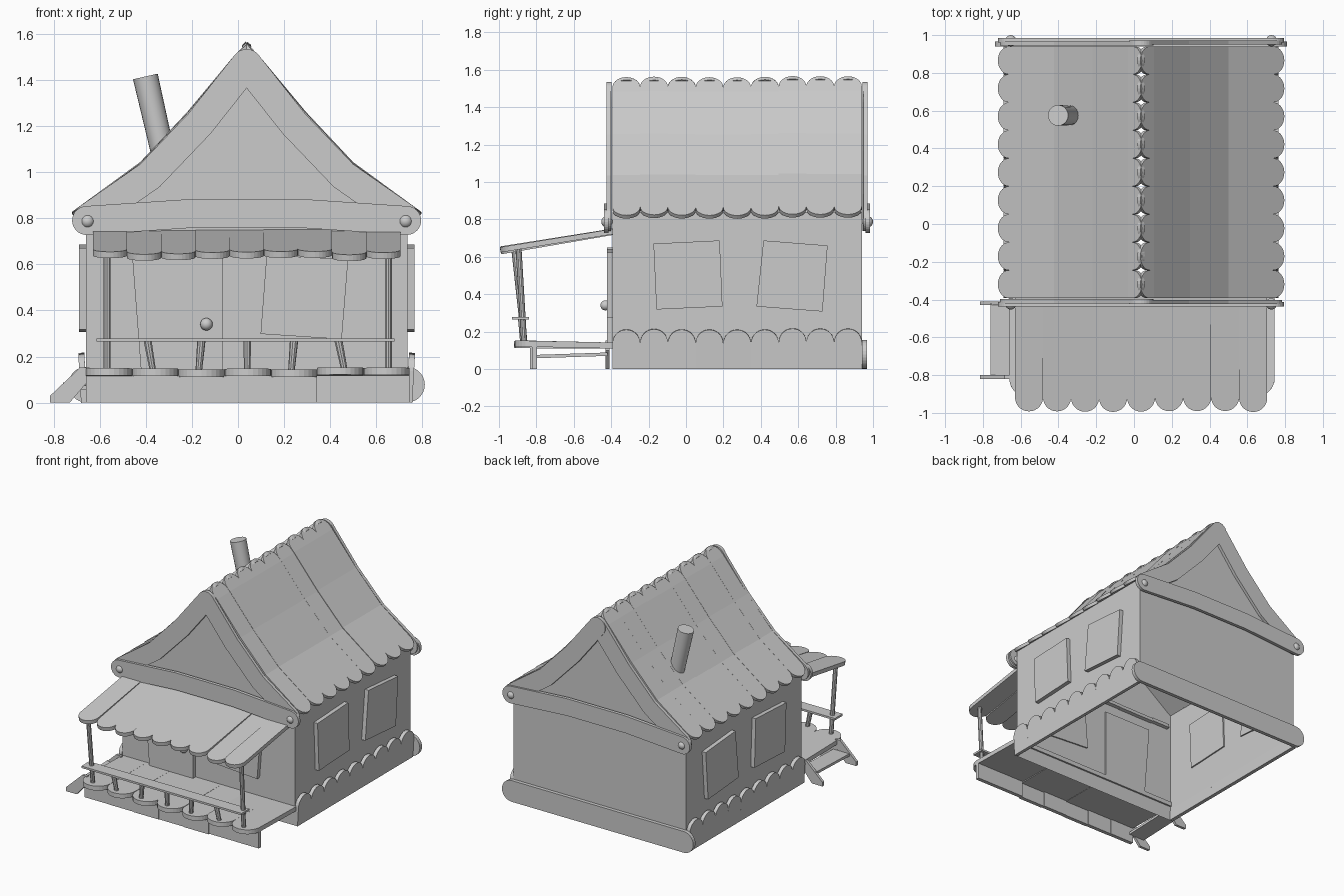
import bpy, bmesh, math, random
from mathutils import Vector as V

if "Cube" in bpy.data.objects:
    bpy.data.objects.remove(bpy.data.objects["Cube"])

random.seed(4)
CX = 0.0375                      # house centre line
Y0, Y1 = -0.393, 0.94            # front and back walls
HALF = 0.6975                    # half width of the house


def finish(name, bm):
    bmesh.ops.remove_doubles(bm, verts=bm.verts, dist=1e-5)
    bmesh.ops.recalc_face_normals(bm, faces=bm.faces)
    me = bpy.data.meshes.new(name)
    bm.to_mesh(me)
    bm.free()
    ob = bpy.data.objects.new(name, me)
    bpy.context.collection.objects.link(ob)
    return ob


def plank(name, path, w, t, axis, ends=(True, True), flat=True):
    """Board along a path. axis = width direction (flat) or thickness direction."""
    pts = [V(p) for p in path]
    axis = V(axis)
    segs = [(b - a) for a, b in zip(pts, pts[1:])]
    tang = [segs[0].normalized()]
    tang += [(a.normalized() + b.normalized()).normalized() for a, b in zip(segs, segs[1:])]
    tang.append(segs[-1].normalized())
    cum = [0]
    for s in segs:
        cum.append(cum[-1] + s.length)
    L, r = cum[-1], w / 2
    arc = [(r - r * math.cos(a), r * math.sin(a)) for a in (math.pi / 2 * i / 7 for i in range(8))]
    st = list(arc) if ends[0] else [(0, r)]
    lo = st[-1][0]
    hi = L - r if ends[1] else L
    st += [(c, r) for c in cum[1:-1] if lo + 0.005 < c < hi - 0.005]
    st += [(L - u, h) for u, h in reversed(arc)] if ends[1] else [(L, r)]
    bm = bmesh.new()
    rings = []
    for u, h in st:
        i = max(k for k in range(len(segs)) if cum[k] <= u + 1e-9)
        f = (u - cum[i]) / segs[i].length
        p = pts[i].lerp(pts[i + 1], f)
        T = tang[i].lerp(tang[i + 1], f).normalized()
        other = T.cross(axis).normalized()
        W, N = (axis, other) if flat else (other, axis)
        rings.append([bm.verts.new(p + W * h * a + N * t / 2 * b)
                      for a, b in ((1, 1), (-1, 1), (-1, -1), (1, -1))])
    for a, b in zip(rings, rings[1:]):
        for k in range(4):
            bm.faces.new((a[k], a[(k + 1) % 4], b[(k + 1) % 4], b[k]))
    bm.faces.new(rings[0])
    bm.faces.new(rings[-1])
    return finish(name, bm)


def prism(name, corners, push):
    bm = bmesh.new()
    a = [bm.verts.new(V(c)) for c in corners]
    b = [bm.verts.new(V(c) + V(push)) for c in corners]
    bm.faces.new(a)
    bm.faces.new(b)
    for k in range(len(a)):
        j = (k + 1) % len(a)
        bm.faces.new((a[k], a[j], b[j], b[k]))
    return finish(name, bm)


def rod(name, p, q, r1, r2, n):
    p, q = V(p), V(q)
    bpy.ops.mesh.primitive_cone_add(vertices=n, radius1=r1, radius2=r2,
                                    depth=(q - p).length, location=(p + q) / 2)
    ob = bpy.context.object
    ob.name = name
    ob.rotation_euler = (q - p).to_track_quat('Z', 'Y').to_euler()
    bpy.ops.object.shade_smooth_by_angle()


def ball(name, loc, r=0.029):
    bpy.ops.mesh.primitive_uv_sphere_add(segments=16, ring_count=10, radius=r, location=loc)
    bpy.context.object.name = name
    bpy.ops.object.shade_smooth()


# Wall shell, open at the bottom
half = [(HALF, 0), (HALF, 0.84), (0.46, 1.015), (0.256, 1.23)]
prof = [(CX + d, z) for d, z in half] + [(CX, 1.51)] + [(CX - d, z) for d, z in reversed(half)]
bm = bmesh.new()
gf = [bm.verts.new((x, Y0, z)) for x, z in prof]
gb = [bm.verts.new((x, Y1, z)) for x, z in prof]
bm.faces.new(gf)
bm.faces.new(gb)
bm.faces.new((gf[0], gf[1], gb[1], gb[0]))
bm.faces.new((gf[-1], gf[-2], gb[-2], gb[-1]))
finish("walls", bm)

PW = (Y1 - Y0) / 9
for s, side in ((-1, "left"), (1, "right")):
    for i in range(9):
        y = Y0 + PW * (i + 0.5)
        j = random.uniform(-0.004, 0.004)
        # Curved roof planks, crossing at the ridge
        roof = [(0.752, 0.815), (0.455, 1.032), (0.25, 1.25), (0.06, 1.478), (-0.012, 1.555)]
        plank(f"roof_plank_{side}_{i}", [(CX + s * d, y, z + j) for d, z in roof],
              PW, 0.022, (0, 1, 0))
        # Scalloped skirt at the foot of the side walls
        plank(f"skirt_plank_{side}_{i}",
              [(CX + s * (HALF + 0.008), y, 0), (CX + s * (HALF + 0.02), y, 0.213 + j)],
              PW, 0.026, (0, 1, 0), (False, True))
    # Side windows
    xw = CX + s * (HALF - 0.01)
    for k, c in enumerate((
            ((-0.174, 0.67), (0.18, 0.687), (0.195, 0.334), (-0.158, 0.318)),
            ((0.414, 0.687), (0.757, 0.66), (0.73, 0.307), (0.377, 0.334)))):
        prism(f"window_{side}_{k}", [(xw, y, z) for y, z in c], (s * 0.04, 0, 0))

# Gable boards, tie beams and pegs
for end, y, o in (("front", Y0, -1), ("back", Y1, 1)):
    raft = [(0.735, 0.765), (0.42, 0.985), (0.205, 1.21), (-0.04, 1.52)]
    for s, side in ((-1, "left"), (1, "right")):
        yy = y + o * (0.016 if s < 0 else 0.02)
        plank(f"gable_board_{end}_{side}", [(CX + s * d, yy, z) for d, z in raft],
              0.13, 0.022, (0, 1, 0), flat=False)
        ball(f"peg_{end}_{side}", (CX + s * 0.69, y + o * 0.03, 0.787), 0.03)
    tie = [(-0.757, 0.786), (-0.235, 0.821), (0.235, 0.821), (0.757, 0.786)]
    plank(f"tie_beam_{end}", [(CX + d, y + o * 0.033, z) for d, z in tie],
          0.125, 0.024, (0, 1, 0), flat=False)
plank("base_beam_back", [(CX - 0.773, Y1 + 0.014, 0.078), (CX + 0.773, Y1 + 0.014, 0.078)],
      0.155, 0.026, (0, 1, 0), flat=False)

# Chimney
rod("chimney", (-0.3, 0.575, 0.97), (-0.402, 0.575, 1.415), 0.05, 0.055, 20)

# Door, knob and front window
prism("door", [(x, Y0 + 0.01, z) for x, z in
               ((-0.46, 0.65), (-0.067, 0.65), (-0.067, 0.13), (-0.42, 0.13))], (0, -0.04, 0))
ball("door_knob", (-0.137, Y0 - 0.038, 0.34), 0.027)
prism("front_window", [(x, Y0 + 0.01, z) for x, z in
                       ((0.124, 0.64), (0.478, 0.622), (0.45, 0.275), (0.098, 0.298))], (0, -0.04, 0))

# Awning planks
AW = 1.335 / 9
for i in range(9):
    x = -0.63 + AW * (i + 0.5)
    j = random.uniform(-0.009, 0.009)
    plank(f"awning_plank_{i}", [(x, -0.37, 0.737 + j * 0.4), (x, -0.995 + abs(j), 0.635 + j)],
          AW, 0.028, (1, 0, 0), (False, True))

# Porch floor and front skirt
FW = 1.405 / 7
for i in range(7):
    x = -0.66 + FW * (i + 0.5)
    j = random.uniform(-0.006, 0.006)
    plank(f"floor_plank_{i}", [(x, -0.38, 0.125), (x, -0.92 + abs(j), 0.132 + j)],
          FW, 0.032, (1, 0, 0), (False, True))
    plank(f"porch_skirt_{i}", [(x, -0.815 + j, 0), (x, -0.815 + j, 0.118)],
          FW, 0.028, (1, 0, 0), (False, False))

# Porch posts and railing
rod("post_left", (-0.568, -0.862, 0.13), (-0.568, -0.918, 0.64), 0.016, 0.016, 10)
rod("post_right", (0.653, -0.865, 0.13), (0.653, -0.895, 0.64), 0.016, 0.016, 10)
prism("rail", [(-0.615, -0.93, 0.265), (0.68, -0.93, 0.265),
               (0.68, -0.84, 0.265), (-0.615, -0.84, 0.265)], (0, 0, 0.014))
for i, x in enumerate((-0.38, -0.165, 0.04, 0.237, 0.45)):
    lean = (-0.012, 0.006, 0, 0.006, -0.014)[i]
    rod(f"baluster_{i}", (x - lean, -0.872, 0.13), (x + lean, -0.88, 0.268), 0.014, 0.018, 10)

# Side steps on the left
for k, y in enumerate((-0.82, -0.43)):
    prism(f"stringer_{k}", [(x, y, z) for x, z in
                            ((-0.815, 0), (-0.815, 0.03), (-0.685, 0.153), (-0.645, 0.153),
                             (-0.645, 0.1), (-0.73, 0))], (0, 0.02, 0))
prism("step_tread", [(-0.76, -0.81, 0.057), (-0.63, -0.81, 0.057),
                     (-0.63, -0.42, 0.07), (-0.76, -0.42, 0.07)], (0, 0, 0.018))
